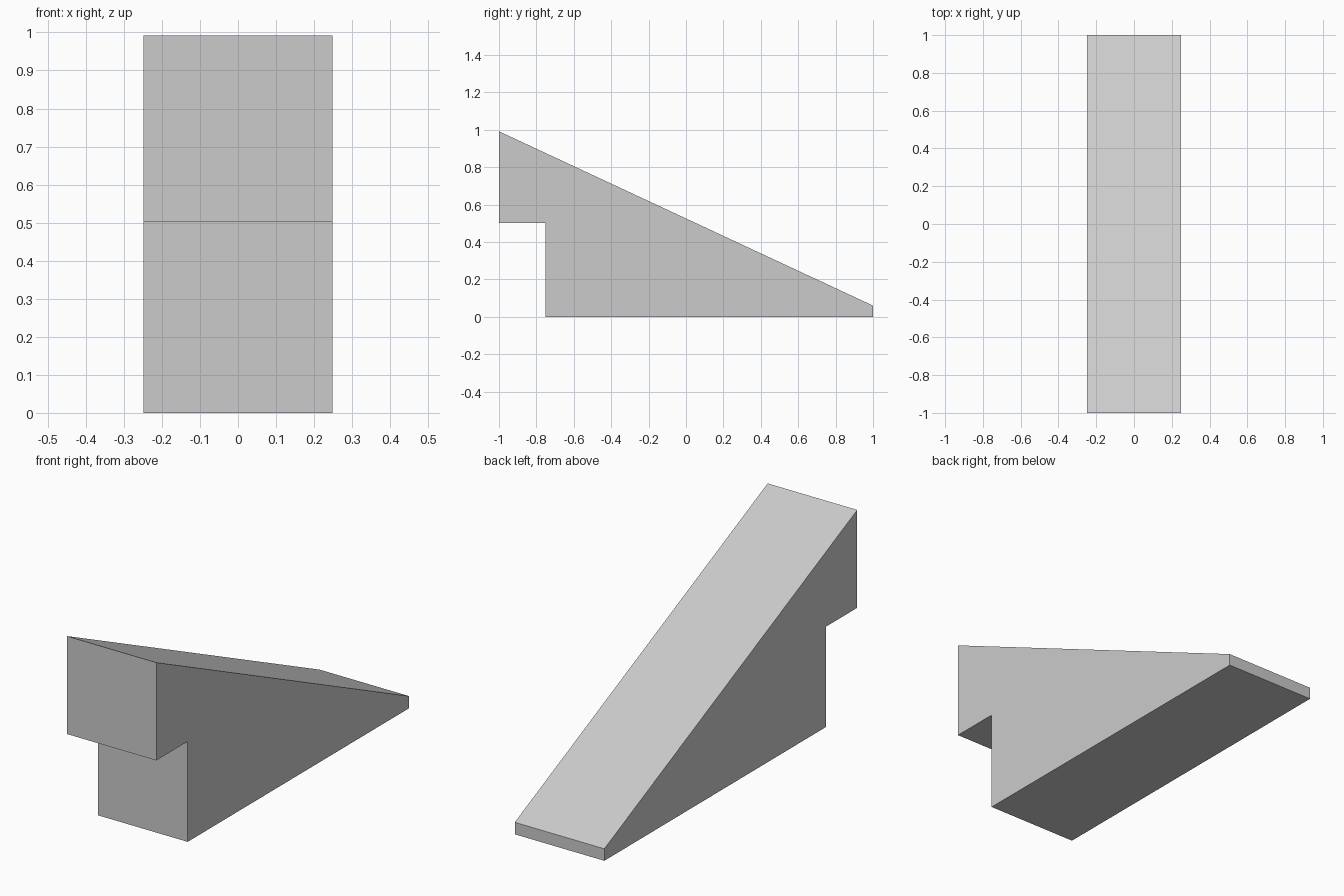
import bpy
import bmesh

cube = bpy.data.objects.get("Cube")
if cube:
    bpy.data.objects.remove(cube, do_unlink=True)

HALF_WIDTH = 0.248

# Plain grey material
grey = bpy.data.materials.new("light grey")
grey.use_nodes = True
colour = (0.6, 0.6, 0.6, 1)
grey.diffuse_color = colour
grey.node_tree.nodes["Principled BSDF"].inputs["Base Color"].default_value = colour

# Side profile (y, z): sloped top, blunt low end, notch under the tall end
profile = [(-0.752, 0), (1, 0), (1, 0.06), (-1, 0.992), (-1, 0.502), (-0.752, 0.502)]

# Extrude the profile across the width
bm = bmesh.new()
side = bm.faces.new([bm.verts.new((-HALF_WIDTH, y, z)) for y, z in profile])
result = bmesh.ops.extrude_face_region(bm, geom=[side], use_keep_orig=True)
moved = [v for v in result["geom"] if isinstance(v, bmesh.types.BMVert)]
bmesh.ops.translate(bm, verts=moved, vec=(2 * HALF_WIDTH, 0, 0))
bmesh.ops.recalc_face_normals(bm, faces=bm.faces)

mesh = bpy.data.meshes.new("ramp_wedge")
bm.to_mesh(mesh)
bm.free()
mesh.materials.append(grey)
ramp = bpy.data.objects.new("ramp_wedge", mesh)
bpy.context.collection.objects.link(ramp)
